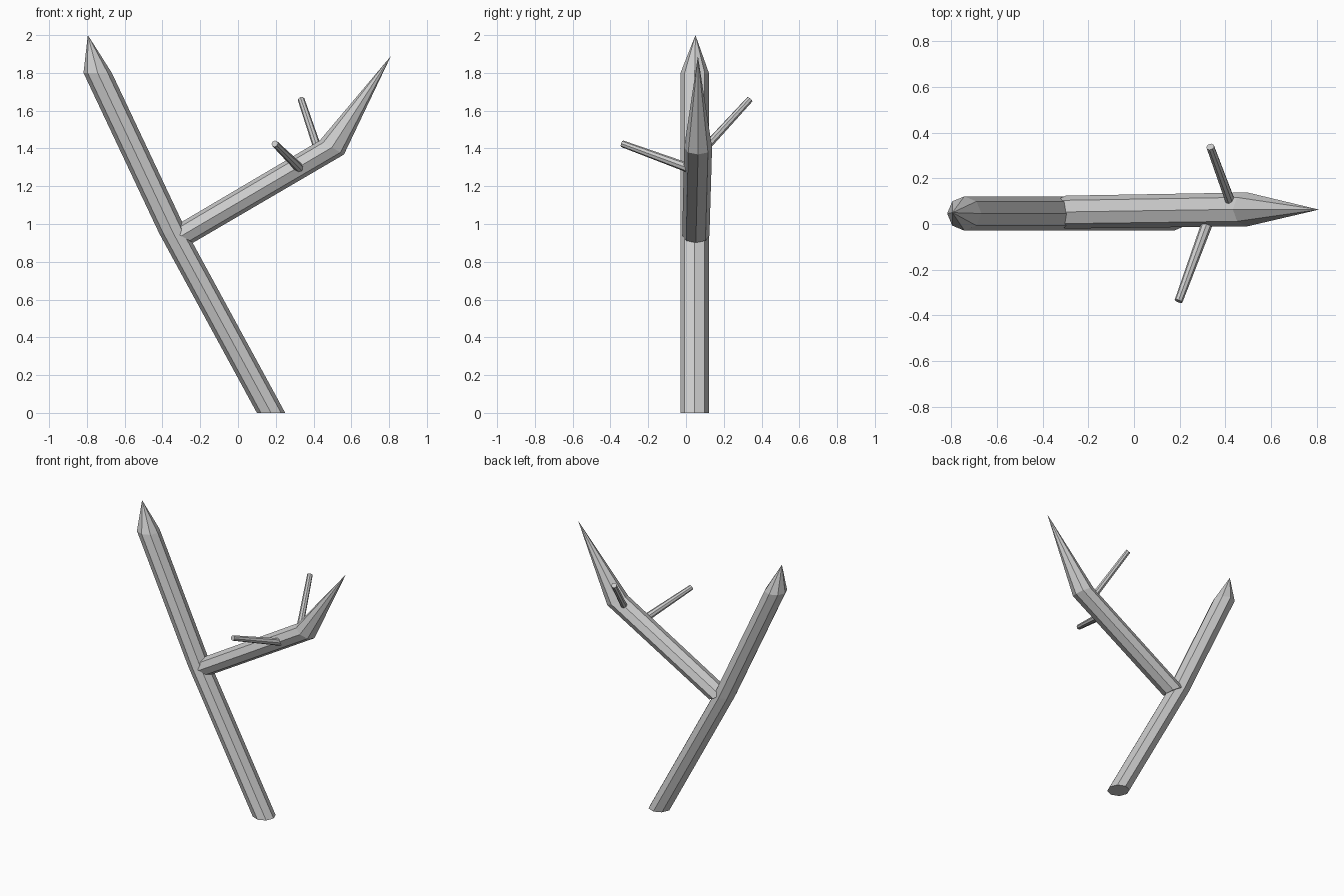
import bpy, bmesh, math
from mathutils import Vector, Matrix

if "Cube" in bpy.data.objects:
    bpy.data.objects.remove(bpy.data.objects["Cube"])


def tube(name, rings, sides, tip=None):
    """Loft flat polygon rings (centre, normal, radius); optional pointed end."""
    bm = bmesh.new()
    loops = []
    for centre, normal, radius in rings:
        n = Vector(normal).normalized()
        v = Vector((0, 1, 0))
        v = (v - n * v.dot(n)).normalized()
        u = v.cross(n)
        loop = []
        for i in range(sides):
            a = 2 * math.pi * i / sides
            loop.append(bm.verts.new(Vector(centre) + radius * (u * math.cos(a) + v * math.sin(a))))
        loops.append(loop)
    for a, b in zip(loops, loops[1:]):
        for i in range(sides):
            j = (i + 1) % sides
            bm.faces.new((a[i], a[j], b[j], b[i]))
    bm.faces.new(loops[0][::-1])
    end = loops[-1]
    if tip:
        t = bm.verts.new(tip)
        for i in range(sides):
            bm.faces.new((end[i], end[(i + 1) % sides], t))
    else:
        bm.faces.new(end)
    bmesh.ops.recalc_face_normals(bm, faces=bm.faces)
    mesh = bpy.data.meshes.new(name)
    bm.to_mesh(mesh)
    bm.free()
    obj = bpy.data.objects.new(name, mesh)
    bpy.context.collection.objects.link(obj)
    return obj


# Leaning trunk with horizontal rings and pointed top
up = (0, 0, 1)
tube("trunk", [((0.175, 0.046, 0), up, 0.075),
               ((-0.342, 0.046, 0.95), up, 0.075),
               ((-0.743, 0.046, 1.80), up, 0.075)], 8, (-0.795, 0.05, 2.0))

# Side branch with a bent, pointed end
slant = (0.5, 0, 0.866)
tube("side_branch", [((-0.30, 0.052, 0.937), slant, 0.072),
                     ((0.497, 0.064, 1.405), slant, 0.074)], 8, (0.81, 0.063, 1.89))

# Two small twigs
for name, base, end, r0, r1 in (
        ("front_twig", (0.325, 0.015, 1.296), (0.195, -0.338, 1.425), 0.025, 0.018),
        ("back_twig", (0.425, 0.09, 1.39), (0.334, 0.338, 1.66), 0.022, 0.018)):
    d = Vector(end) - Vector(base)
    tube(name, [(base, d, r0), (end, d, r1)], 8)
